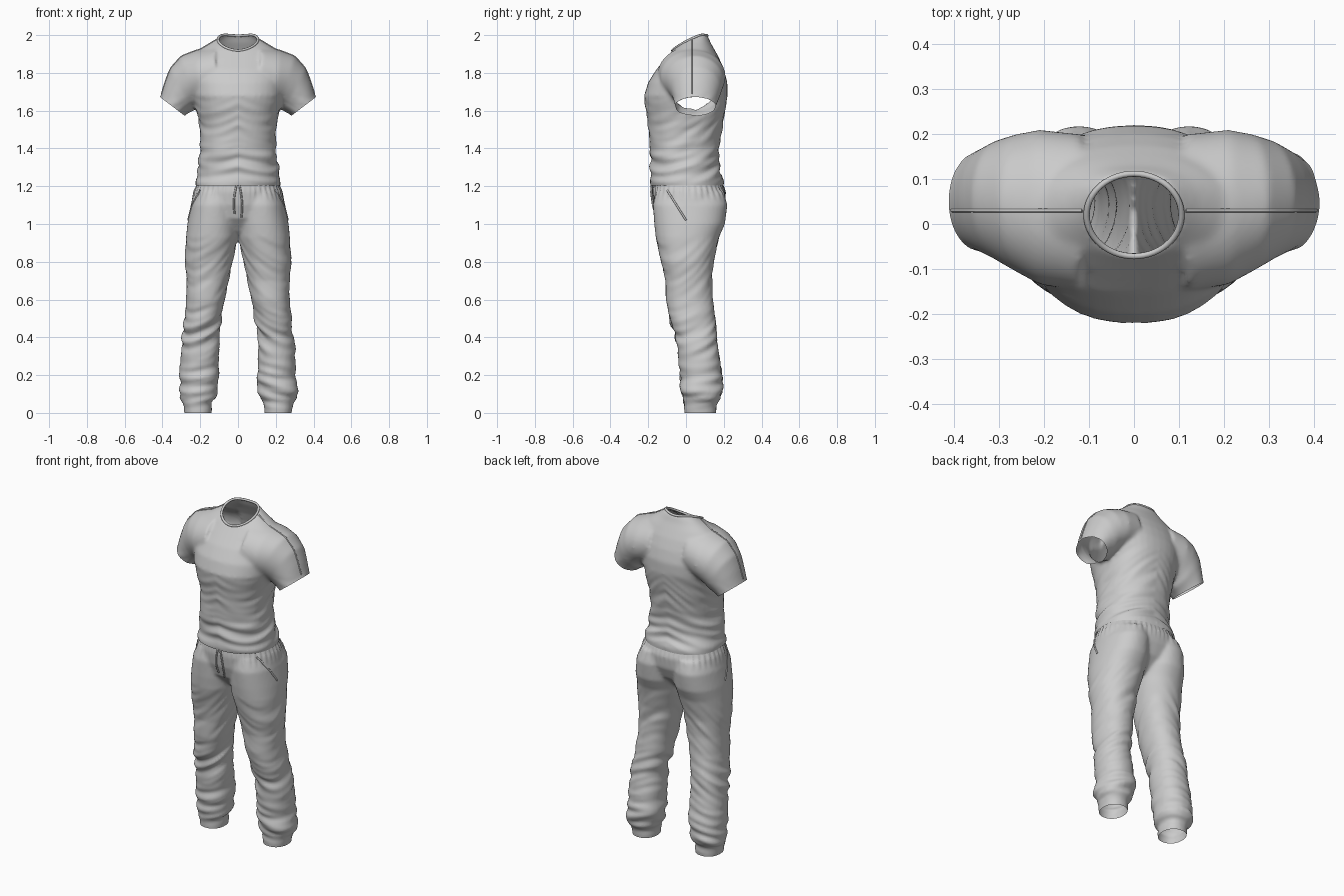
import bpy, bmesh, math
from mathutils import Vector, noise
from mathutils.bvhtree import BVHTree

if "Cube" in bpy.data.objects:
    bpy.data.objects.remove(bpy.data.objects["Cube"])

GREY = (0.6, 0.6, 0.6, 1)
fabric = bpy.data.materials.new("grey_fabric")
fabric.use_nodes = True
fabric.diffuse_color = GREY
fabric.node_tree.nodes["Principled BSDF"].inputs["Base Color"].default_value = GREY


def add_object(name, data):
    obj = bpy.data.objects.new(name, data)
    bpy.context.collection.objects.link(obj)
    return obj


def bake(obj):
    """Replace an object by its evaluated, smooth shaded mesh."""
    graph = bpy.context.evaluated_depsgraph_get()
    mesh = bpy.data.meshes.new_from_object(obj.evaluated_get(graph))
    name = obj.name
    bpy.data.objects.remove(obj)
    mesh.materials.clear()
    mesh.materials.append(fabric)
    for poly in mesh.polygons:
        poly.use_smooth = True
    return add_object(name, mesh)


def loft(bm, rings, power=2.0, sides=40):
    """Closed tube through rings of (centre, half axis a, half axis b)."""
    loops = []
    for centre, a, b in rings:
        loop = []
        for i in range(sides):
            t = math.tau * i / sides
            c, s = math.cos(t), math.sin(t)
            u = math.copysign(abs(c) ** (2 / power), c)
            v = math.copysign(abs(s) ** (2 / power), s)
            loop.append(bm.verts.new(centre + a * u + b * v))
        loops.append(loop)
    for low, high in zip(loops, loops[1:]):
        for i in range(sides):
            j = (i + 1) % sides
            bm.faces.new((low[i], low[j], high[j], high[i]))
    bm.faces.new(loops[0][::-1])
    bm.faces.new(loops[-1])


def level_ring(z, x0, x1, y0, y1):
    centre = Vector(((x0 + x1) / 2, (y0 + y1) / 2, z))
    return centre, Vector(((x1 - x0) / 2, 0, 0)), Vector((0, (y1 - y0) / 2, 0))


def blend(name, bm, steps):
    """Fuse overlapping volumes into one soft garment."""
    bmesh.ops.recalc_face_normals(bm, faces=bm.faces)
    mesh = bpy.data.meshes.new(name)
    bm.to_mesh(mesh)
    bm.free()
    obj = add_object(name, mesh)
    remesh = obj.modifiers.new("fuse", 'REMESH')
    remesh.mode = 'VOXEL'
    remesh.voxel_size = 0.01
    soften = obj.modifiers.new("soften", 'SMOOTH')
    soften.factor = 0.5
    soften.iterations = steps
    return bake(obj)


def add_folds(bm, zones):
    """Push the cloth in and out in bands of (middle, reach, depth, slant)."""
    bm.normal_update()
    moves = []
    for v in bm.verts:
        x, y, z = v.co
        push = 0
        for middle, reach, depth, slant in zones:
            fade = max(0, 1 - ((z - middle) / reach) ** 2)
            spot = Vector((x * 5, y * 5, (z + slant * (abs(x) - y)) * 24))
            push += fade * depth * noise.noise(spot)
        moves.append(v.normal * push)
    for v, move in zip(bm.verts, moves):
        v.co += move


def cut(bm, point, normal, keep=lambda c: True):
    """Open the cloth beyond a plane, in the chosen region only."""
    faces = [f for f in bm.faces if keep(f.calc_center_median())]
    edges = {e for f in faces for e in f.edges}
    verts = {v for f in faces for v in f.verts}
    bmesh.ops.bisect_plane(bm, geom=[*verts, *edges, *faces], plane_co=point,
                           plane_no=normal, clear_outer=True)


def cord(name, points, radius, closed=False):
    data = bpy.data.curves.new(name, 'CURVE')
    data.dimensions = '3D'
    data.bevel_depth = radius
    data.bevel_resolution = 2
    data.use_fill_caps = True
    spline = data.splines.new('POLY')
    spline.points.add(len(points) - 1)
    for p, co in zip(spline.points, points):
        p.co = (*co, 1)
    spline.use_cyclic_u = closed
    return bake(add_object(name, data))


# T-shirt torso: height, half width, front, back
torso = [(1.16, .223, -.185, .2), (1.23, .226, -.187, .2), (1.3, .212, -.188, .172),
         (1.4, .2, -.192, .174), (1.5, .2, -.197, .192), (1.6, .22, -.212, .208),
         (1.68, .242, -.222, .22), (1.75, .25, -.2, .219), (1.82, .25, -.156, .2),
         (1.88, .235, -.105, .175), (1.925, .2, -.067, .15), (1.96, .145, -.03, .13),
         (1.985, .11, 0, .12), (2.004, .085, .02, .11)]
bm = bmesh.new()
loft(bm, [level_ring(z, -w, w, f, b) for z, w, f, b in torso], 2.25)

# Sleeves: top x, top z, bottom x, bottom z, front, back
sleeve = [(.12, 1.94, .12, 1.66, -.15, .2), (.22, 1.92, .2, 1.64, -.135, .21),
          (.3, 1.89, .225, 1.62, -.105, .2), (.36, 1.825, .24, 1.6, -.08, .187),
          (.388, 1.75, .262, 1.59, -.067, .172), (.412, 1.67, .285, 1.575, -.057, .157),
          (.442, 1.627, .315, 1.532, -.05, .15)]
for side in (1, -1):
    rings = []
    for tx, tz, bx, bz, f, b in sleeve:
        centre = Vector((side * (tx + bx) / 2, (f + b) / 2, (tz + bz) / 2))
        rings.append((centre, Vector((side * (tx - bx) / 2, 0, (tz - bz) / 2)),
                      Vector((0, (b - f) / 2, 0))))
    loft(bm, rings)
shirt = blend("t_shirt", bm, 7)

bm = bmesh.new()
bm.from_mesh(shirt.data)
add_folds(bm, [(1.31, .15, .016, .25), (1.55, .15, .007, .6)])
surface = BVHTree.FromBMesh(bm)

# Neckline rib laid on the cloth
NECK, RX, RY = Vector((0, .02, 0)), .1, .087
rim = []
for i in range(56):
    t = math.tau * i / 56
    start = NECK + Vector((RX * 1.06 * math.cos(t), RY * 1.06 * math.sin(t), 3))
    rim.append(surface.ray_cast(start, Vector((0, 0, -1)))[0])
rim = [(rim[i - 1] + rim[i] + rim[(i + 1) % 56]) / 3 for i in range(56)]
cord("neck_rib", rim, .007, True)

# Shoulder seams from neck to sleeve end
for side, label in ((1, "left"), (-1, "right")):
    path = []
    for i in range(24):
        aim = Vector((side * (.115 + .29 * i / 23), .03, 3))
        hit = surface.ray_cast(aim, Vector((0, 0, -1)))[0]
        if hit and hit.z > 1.66:
            path.append(hit)
    cord(label + "_shoulder_seam", path, .004)

# Openings at hem, sleeves and neck
cut(bm, (0, 0, 1.205), (0, 0, -1))
for side in (1, -1):
    cut(bm, (side * .41, 0, 1.67), (side * .095, 0, -.125),
        lambda c: c.x * side > .25 and c.z < 1.75)


def neck_scale(co):
    return math.hypot(co.x / RX, (co.y - NECK.y) / RY)


inside = [v for v in bm.verts if v.co.z > 1.85 and neck_scale(v.co) < 1]
bmesh.ops.delete(bm, geom=inside, context='VERTS')
for v in bm.verts:
    if v.is_boundary and v.co.z > 1.85:
        k = neck_scale(v.co)
        v.co.x /= k
        v.co.y = NECK.y + (v.co.y - NECK.y) / k
bm.to_mesh(shirt.data)
bm.free()

# Joggers: seat volume, then legs as height, inner, outer, front, back
bm = bmesh.new()
seat = [(1.25, .205, -.165, .18), (1.21, .218, -.176, .195), (1.17, .235, -.18, .21),
        (1.1, .25, -.172, .205), (1.03, .25, -.15, .175), (.96, .2, -.09, .11),
        (.93, .1, -.04, .06)]
loft(bm, [level_ring(z, -w, w, f, b) for z, w, f, b in seat], 2.3)
leg = [(1.17, .0, .22, -.16, .2), (1.1, -.005, .25, -.175, .219), (1, -.008, .268, -.168, .206),
       (.93, .0, .275, -.16, .175), (.8, .03, .28, -.13, .145), (.7, .05, .274, -.11, .138),
       (.6, .07, .274, -.107, .143), (.5, .09, .283, -.085, .155), (.4, .103, .296, -.053, .163),
       (.3, .102, .303, -.042, .177), (.2, .102, .309, -.033, .192), (.11, .107, .315, -.024, .192),
       (.075, .12, .31, -.016, .182), (.06, .137, .29, -.01, .165), (.03, .137, .288, -.01, .162),
       (-.03, .142, .28, -.006, .155)]
for side in (1, -1):
    loft(bm, [level_ring(z, side * i, side * o, f, b) for z, i, o, f, b in leg], 2.2)
joggers = blend("joggers", bm, 4)

bm = bmesh.new()
bm.from_mesh(joggers.data)
add_folds(bm, [(.15, .14, .018, .2), (.42, .16, .015, .5), (.75, .2, .007, .8)])
# Gathers under the waistband
for v in bm.verts:
    fade = max(0, 1 - abs(v.co.z - 1.18) / .06)
    v.co += v.normal * fade * .003 * math.sin(math.atan2(v.co.y, v.co.x) * 44)
surface = BVHTree.FromBMesh(bm)
cut(bm, (0, 0, 1.225), (0, 0, 1))
cut(bm, (0, 0, 0), (0, 0, -1))
bm.to_mesh(joggers.data)
bm.free()

# Drawstrings and pocket welts lie on the cloth
for side, label in ((1, "left"), (-1, "right")):
    path = []
    for i in range(9):
        t = i / 8
        aim = Vector((side * (.008 + .014 * math.sin(t * 2.4)), -1, 1.205 - t * (.16 + side * .01)))
        path.append(surface.ray_cast(aim, Vector((0, 1, 0)))[0] - Vector((0, .005, 0)))
    cord(label + "_drawstring", path, .005)
    path = []
    for i in range(10):
        t = i / 9
        aim = Vector((side, -.1 + .1 * t, 1.18 - .16 * t))
        path.append(surface.ray_cast(aim, Vector((-side, 0, 0)))[0])
    cord(label + "_pocket_welt", path, .005)
